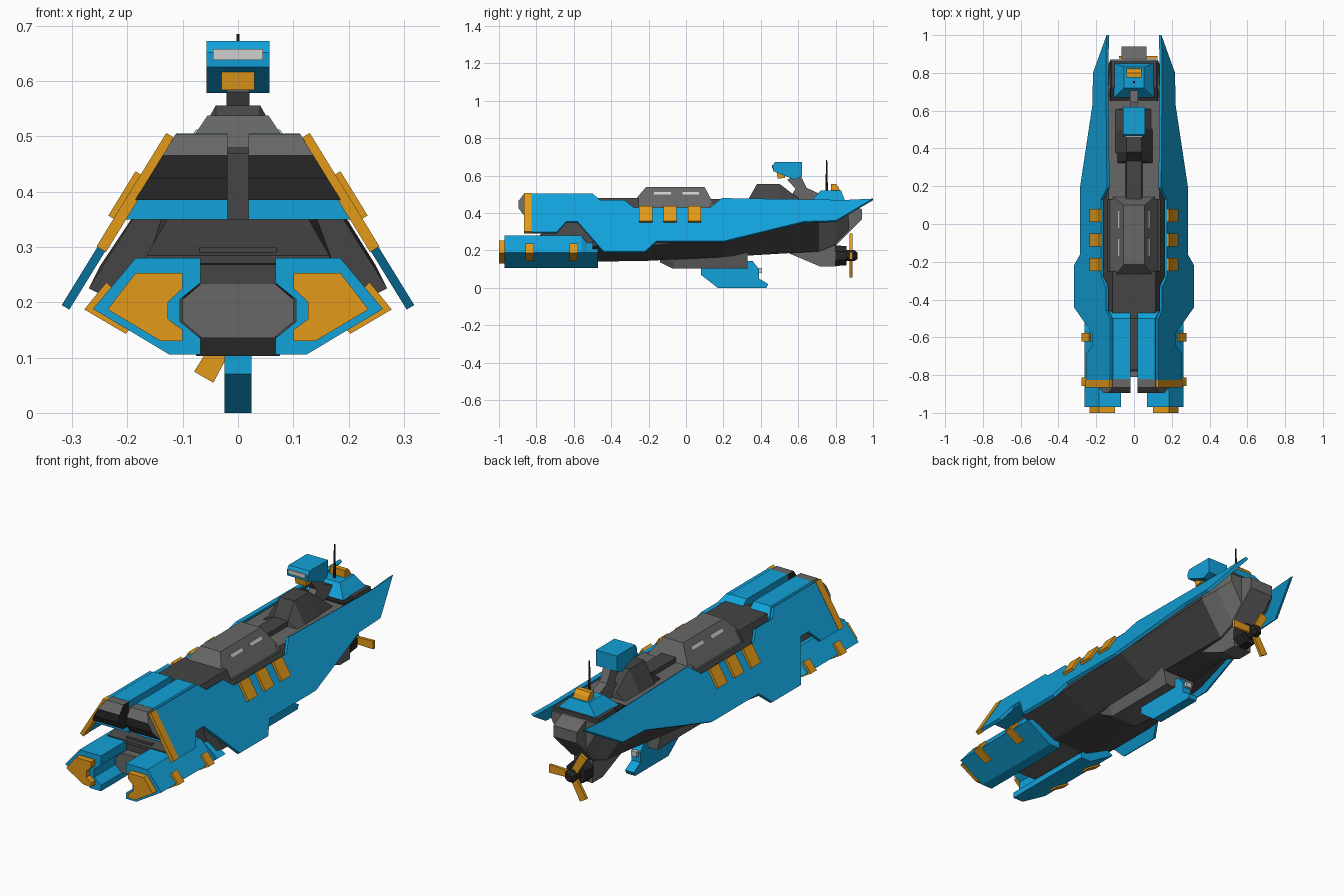
import bpy, bmesh, math
from mathutils import Vector, Matrix

# ---------- materials ----------
def material(name, r, g, b):
    m = bpy.data.materials.new(name)
    m.diffuse_color = (r, g, b, 1)
    return m

BLUE = material("blue", 0.006, 0.36, 0.70)
ORANGE = material("orange", 0.76, 0.32, 0.01)
GREY = material("mid grey", 0.135, 0.135, 0.135)
DARK = material("dark grey", 0.06, 0.06, 0.06)
BLACK = material("black", 0.02, 0.02, 0.02)
LIGHT = material("light grey", 0.62, 0.62, 0.62)

# ---------- helpers ----------
def loft(name, mat, rings, mirror=False, rule=None):
    """Join equal-length rings of points into a closed solid."""
    bm = bmesh.new()
    for s in ((1, -1) if mirror else (1,)):
        rows = [[bm.verts.new((p[0] * s, p[1], p[2])) for p in r] for r in rings]
        n = len(rows[0])
        for a, b in zip(rows, rows[1:]):
            for i in range(n):
                j = (i + 1) % n
                bm.faces.new((a[i], a[j], b[j], b[i]))
        bm.faces.new(rows[0][::-1])
        bm.faces.new(rows[-1])
    bmesh.ops.recalc_face_normals(bm, faces=bm.faces)
    mats = mat if isinstance(mat, list) else [mat]
    if rule:
        for f in bm.faces:
            f.material_index = rule(f)
    me = bpy.data.meshes.new(name)
    bm.to_mesh(me)
    bm.free()
    for m in mats:
        me.materials.append(m)
    ob = bpy.data.objects.new(name, me)
    bpy.context.collection.objects.link(ob)
    return ob

def sym(half):
    """Mirror a right-hand half outline into a full one."""
    return half + [(-x, y, z) for x, y, z in reversed(half)]

def side_prism(name, mat, yz, hw, **k):
    """Side profile extruded across the centreline."""
    return loft(name, mat, [[(s * hw, y, z) for y, z in yz] for s in (1, -1)], **k)

def front_prism(name, mat, xz, y0, y1, **k):
    """Front profile extruded along the length."""
    return loft(name, mat, [[(x, y, z) for x, z in xz] for y in (y0, y1)], **k)

def frustum(name, mat, base, top):
    """base / top = (half width, y0, y1, z)"""
    return loft(name, mat, [[(w, a, z), (w, b, z), (-w, b, z), (-w, a, z)]
                            for w, a, b, z in (base, top)])

def armour_x(z):
    return 0.128 + (0.505 - z) * 0.615

def armour(name, mat, yz, outer=0.0, inner=-0.016):
    """Plate lying on the sloped flank, mirrored to both sides."""
    return loft(name, mat, [[(armour_x(z) + o * 0.852, y, z + o * 0.524) for y, z in yz]
                            for o in (outer, inner)], mirror=True)

# ---------- flank armour ----------
armour("side_armour", BLUE, [
    (-0.83, 0.505), (-0.50, 0.505), (-0.46, 0.47), (-0.33, 0.47), (-0.28, 0.43),
    (0.13, 0.43), (0.19, 0.48), (0.85, 0.47), (1.0, 0.477), (0.80, 0.36),
    (0.63, 0.355), (0.20, 0.25), (-0.16, 0.25), (-0.22, 0.195), (-0.44, 0.195),
    (-0.58, 0.355), (-0.64, 0.355), (-0.69, 0.30), (-0.83, 0.30)])
armour("armour_front_trim", ORANGE,
       [(-0.865, 0.505), (-0.825, 0.505), (-0.825, 0.30), (-0.865, 0.30)], 0.002, -0.018)
for i, y in enumerate((-0.215, -0.085, 0.045)):
    armour(f"armour_clamp_{i + 1}", ORANGE,
           [(y - 0.035, 0.43), (y + 0.035, 0.43), (y + 0.035, 0.35), (y - 0.035, 0.35)], 0.013, -0.005)

# ---------- main hull ----------
def station(y, bw, bz, cw, cz, tw, tz):
    return sym([(bw, y, bz), (cw, y, cz), (tw, y, tz)])

loft("main_hull", DARK, [
    station(-0.50, 0.10, 0.14, 0.27, 0.225, 0.14, 0.43),
    station(-0.20, 0.10, 0.145, 0.27, 0.225, 0.14, 0.43),
    station(0.20, 0.095, 0.165, 0.25, 0.265, 0.14, 0.43),
    station(0.71, 0.06, 0.195, 0.175, 0.365, 0.135, 0.45)])
loft("stern_hull", GREY, [
    station(0.71, 0.06, 0.195, 0.175, 0.365, 0.135, 0.45),
    station(0.80, 0.06, 0.23, 0.155, 0.38, 0.13, 0.45),
    station(0.87, 0.06, 0.30, 0.125, 0.41, 0.125, 0.45)])
side_prism("stern_block", GREY, [(0.80, 0.45), (0.88, 0.45), (0.94, 0.42), (0.94, 0.365),
                                 (0.80, 0.225)], 0.065)
side_prism("stern_skeg", GREY, [(0.55, 0.185), (0.72, 0.113), (0.80, 0.113),
                                (0.80, 0.28), (0.60, 0.28)], 0.05)

# ---------- keel and fin ----------
loft("keel_box", GREY, [
    sym([(0.08, -0.14, 0.138), (0.105, -0.14, 0.16)]),
    sym([(0.075, -0.07, 0.103), (0.105, -0.06, 0.17)]),
    sym([(0.075, 0.33, 0.103), (0.10, 0.33, 0.20)])])
side_prism("keel_fin", BLUE, [(0.08, 0.11), (0.08, 0.07), (0.17, 0.0), (0.43, 0.0), (0.44, 0.02),
                              (0.39, 0.05), (0.39, 0.10), (0.355, 0.145), (0.33, 0.145),
                              (0.33, 0.11)], 0.024)
frustum("fin_light", LIGHT, (0.015, 0.385, 0.405, 0.08), (0.015, 0.385, 0.405, 0.105))

# ---------- propeller ----------
def octagon(r, y, z, n=8):
    return [(r * math.cos(math.tau * (i + .5) / n), y, z + r * math.sin(math.tau * (i + .5) / n))
            for i in range(n)]

loft("propeller_mount", BLACK, [octagon(0.06, 0.80, 0.172), octagon(0.055, 0.858, 0.172)])
loft("propeller_hub", BLACK, [octagon(0.032, 0.85, 0.172), octagon(0.032, 0.90, 0.172),
                              octagon(0.018, 0.918, 0.172)])
for i in range(3):
    ob = frustum(f"propeller_blade_{i + 1}", ORANGE, (0.017, -0.007, 0.007, 0.02), (0.02, -0.007, 0.007, 0.124))
    spin = Matrix.Rotation(math.radians(90 + 120 * i), 4, 'Y')
    ob.data.transform(Matrix.Translation((0, 0.882, 0.172)) @ spin)

# ---------- forward roof and nose, split by a centre channel ----------
def wedge(name, mat, yz, **k):
    return loft(name, mat, [[(0.019, y, z) for y, z in yz],
                            [(armour_x(z) - 0.016, y, z) for y, z in yz]], mirror=True, **k)

wedge("front_roof", BLUE, [(-0.82, 0.505), (-0.50, 0.505), (-0.46, 0.47), (-0.46, 0.35), (-0.82, 0.35)])
wedge("front_nose", [GREY, BLACK, DARK],
      [(-0.815, 0.504), (-0.865, 0.504), (-0.895, 0.465), (-0.895, 0.425), (-0.865, 0.385), (-0.815, 0.385)],
      rule=lambda f: 0 if f.normal.z > 0.2 else (2 if f.normal.z < -0.2 else 1))
side_prism("roof_channel_floor", DARK, [(-0.77, 0.47), (-0.48, 0.47), (-0.48, 0.35), (-0.77, 0.35)], 0.025)
loft("front_hull_neck", DARK, [
    sym([(0.17, -0.78, 0.27), (0.165, -0.78, 0.285)]),
    sym([(0.18, -0.64, 0.25), (0.125, -0.64, 0.355)]),
    sym([(0.19, -0.47, 0.20), (0.125, -0.47, 0.40)])])
front_prism("centre_beam", DARK, [(-0.07, 0.14), (0.07, 0.14), (0.07, 0.30), (-0.07, 0.30)], -0.77, -0.47)
front_prism("centre_tube", GREY, [(-0.10, 0.165), (-0.065, 0.135), (0.065, 0.135), (0.10, 0.165),
                                  (0.10, 0.205), (0.065, 0.235), (-0.065, 0.235), (-0.10, 0.205)],
            -0.81, -0.47)

# ---------- lower front pods ----------
pod = [(0.068, 0.28), (0.185, 0.28), (0.262, 0.188), (0.125, 0.106), (0.068, 0.106),
       (0.068, 0.135), (0.105, 0.165), (0.105, 0.205), (0.068, 0.235)]
loft("front_pod", BLUE, [[(x, y, min(z, top)) for x, z in pod]
                         for y, top in ((-0.97, 1), (-0.56, 1), (-0.53, 0.24), (-0.47, 0.238))], mirror=True)
front_prism("pod_cap", ORANGE, [(0.10, 0.253), (0.185, 0.253), (0.236, 0.187), (0.14, 0.13), (0.10, 0.13),
                                (0.10, 0.15), (0.127, 0.17), (0.127, 0.20), (0.10, 0.225)],
            -1.0, -0.965, mirror=True)
strap = [(0.238, 0.236), (0.278, 0.187), (0.203, 0.143), (0.195, 0.152), (0.255, 0.188), (0.226, 0.224)]
for i, y in enumerate((-0.835, -0.60)):
    front_prism(f"pod_strap_{i + 1}", ORANGE, strap, y - 0.022, y + 0.022, mirror=True)

# ---------- superstructure ----------
front_prism("forward_deckhouse", DARK, [(-0.145, 0.42), (0.145, 0.42), (0.115, 0.48), (-0.115, 0.48)], -0.50, -0.25)
frustum("midship_casemate", GREY, (0.13, -0.31, 0.16, 0.425), (0.055, -0.215, 0.10, 0.538))
for i, y in enumerate((-0.125, 0.025)):
    loft(f"casemate_window_{i + 1}", LIGHT,
         [[(x + 0.066 * (0.538 - z) / 0.1 + 0.055, b, z) for b, z in
           ((y - 0.045, 0.512), (y + 0.045, 0.512), (y + 0.045, 0.499), (y - 0.045, 0.499))]
          for x in (-0.004, 0.004)], mirror=True)
frustum("aft_deck", GREY, (0.142, 0.13, 0.67, 0.42), (0.135, 0.13, 0.67, 0.455))
frustum("stern_deck", BLACK, (0.13, 0.65, 0.72, 0.43), (0.125, 0.65, 0.72, 0.46))
frustum("stern_platform", DARK, (0.13, 0.72, 0.86, 0.43), (0.12, 0.72, 0.86, 0.468))
frustum("deck_walkway", DARK, (0.045, 0.13, 0.36, 0.45), (0.04, 0.13, 0.36, 0.475))
loft("deck_hump", DARK, [
    sym([(0.10, 0.32, 0.45), (0.04, 0.335, 0.476)]),
    sym([(0.10, 0.38, 0.45), (0.04, 0.38, 0.556)]),
    sym([(0.10, 0.50, 0.45), (0.04, 0.50, 0.556)]),
    sym([(0.10, 0.61, 0.45), (0.04, 0.60, 0.48)])])

# ---------- raised bridge ----------
side_prism("bridge_neck", GREY, [(0.54, 0.58), (0.61, 0.605), (0.645, 0.535), (0.72, 0.50),
                                 (0.72, 0.45), (0.54, 0.45), (0.585, 0.53)], 0.021)
side_prism("bridge_cabin", BLUE, [(0.475, 0.672), (0.62, 0.672), (0.62, 0.595), (0.58, 0.578),
                                  (0.465, 0.625), (0.463, 0.652)], 0.057)
front_prism("bridge_window", LIGHT, [(-0.045, 0.638), (0.045, 0.638), (0.045, 0.658), (-0.045, 0.658)],
            0.459, 0.468)
side_prism("bridge_sensor", ORANGE, [(0.485, 0.62), (0.53, 0.62), (0.53, 0.588), (0.49, 0.584)], 0.03)

# ---------- stern tower ----------
frustum("stern_tower", BLUE, (0.105, 0.67, 0.85, 0.465), (0.052, 0.72, 0.83, 0.52))
side_prism("tower_beacon", ORANGE, [(0.775, 0.515), (0.825, 0.515), (0.815, 0.54), (0.80, 0.556),
                                    (0.775, 0.556)], 0.04)
loft("antenna", BLACK, [octagon(0.007, 0, 0, 6), octagon(0.003, 0.17, 0, 6)]).data.transform(
    Matrix.Translation((0, 0.752, 0.515)) @ Matrix.Rotation(math.pi / 2, 4, 'X'))
